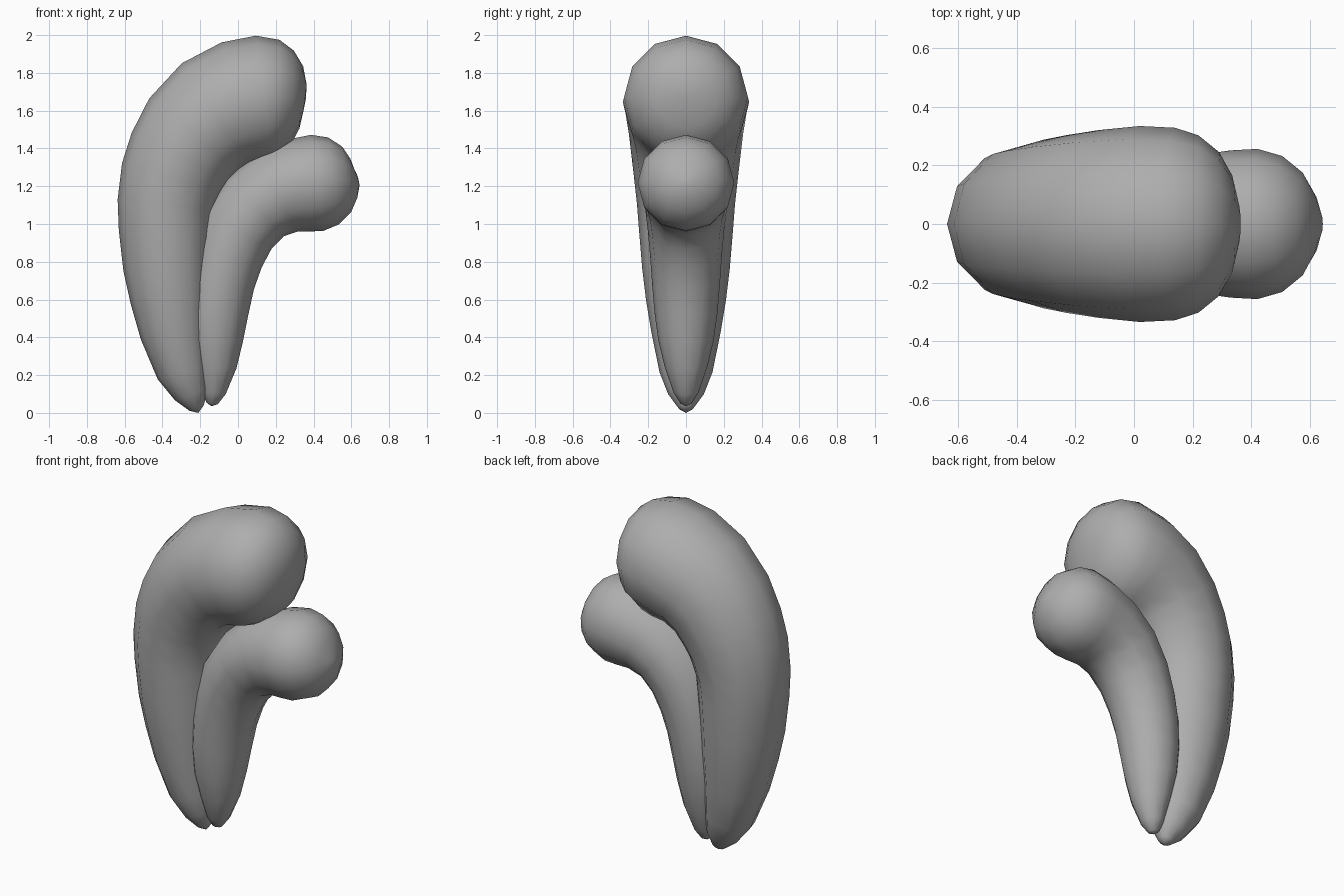
import bpy, bmesh, math
from mathutils import Vector

SIDES = 12

# Dark grey finish shared by both parts
grey = bpy.data.materials.new("dark_grey")
grey.diffuse_color = (0.42, 0.42, 0.42, 1)


def horn(name, stations):
    """Sweep round rings (x, z, radius) along a path in the XZ plane; both ends close to a point."""
    bm = bmesh.new()
    pts = [Vector((x, 0, z)) for x, z, r in stations]
    rings = []
    for i in range(1, len(pts) - 1):
        t = (pts[i + 1] - pts[i - 1]).normalized()
        n = Vector((-t.z, 0, t.x))
        r = stations[i][2]
        ring = []
        for k in range(SIDES):
            a = 2 * math.pi * k / SIDES
            ring.append(bm.verts.new(pts[i] + r * (math.cos(a) * n + math.sin(a) * Vector((0, 1, 0)))))
        rings.append(ring)
    start, end = bm.verts.new(pts[0]), bm.verts.new(pts[-1])
    for k in range(SIDES):
        j = (k + 1) % SIDES
        bm.faces.new((start, rings[0][j], rings[0][k]))
        bm.faces.new((end, rings[-1][k], rings[-1][j]))
        for a, b in zip(rings, rings[1:]):
            bm.faces.new((a[k], a[j], b[j], b[k]))
    bmesh.ops.recalc_face_normals(bm, faces=bm.faces[:])
    for f in bm.faces:
        f.smooth = True
    me = bpy.data.meshes.new(name)
    bm.to_mesh(me)
    bm.free()
    me.materials.append(grey)
    ob = bpy.data.objects.new(name, me)
    bpy.context.collection.objects.link(ob)
    return ob


# Large outer horn, from the pointed foot to the rounded head
horn("large_horn", [
    (-0.21, 0.0, 0), (-0.22, 0.025, 0.04), (-0.245, 0.10, 0.095), (-0.29, 0.215, 0.14),
    (-0.335, 0.42, 0.182), (-0.357, 0.60, 0.212), (-0.375, 0.765, 0.232),
    (-0.382, 0.97, 0.249), (-0.38, 1.10, 0.259), (-0.35, 1.245, 0.275),
    (-0.305, 1.355, 0.288), (-0.235, 1.475, 0.302), (-0.12, 1.585, 0.32),
    (0.02, 1.645, 0.334), (0.14, 1.672, 0.328),
    (0.22, 1.673, 0.302), (0.29, 1.672, 0.245), (0.335, 1.67, 0.165),
    (0.355, 1.668, 0.07), (0.36, 1.667, 0)])

# Small inner horn tucked into the curve of the large one
horn("small_horn", [
    (-0.14, 0.035, 0), (-0.137, 0.05, 0.03), (-0.13, 0.105, 0.065), (-0.12, 0.24, 0.112),
    (-0.12, 0.385, 0.147), (-0.112, 0.533, 0.167), (-0.092, 0.69, 0.18),
    (-0.055, 0.83, 0.19), (0.0, 0.965, 0.202), (0.09, 1.09, 0.217),
    (0.21, 1.17, 0.234), (0.33, 1.205, 0.251), (0.42, 1.218, 0.256),
    (0.505, 1.228, 0.232), (0.575, 1.237, 0.175), (0.613, 1.243, 0.105),
    (0.63, 1.247, 0.045), (0.635, 1.25, 0)])
